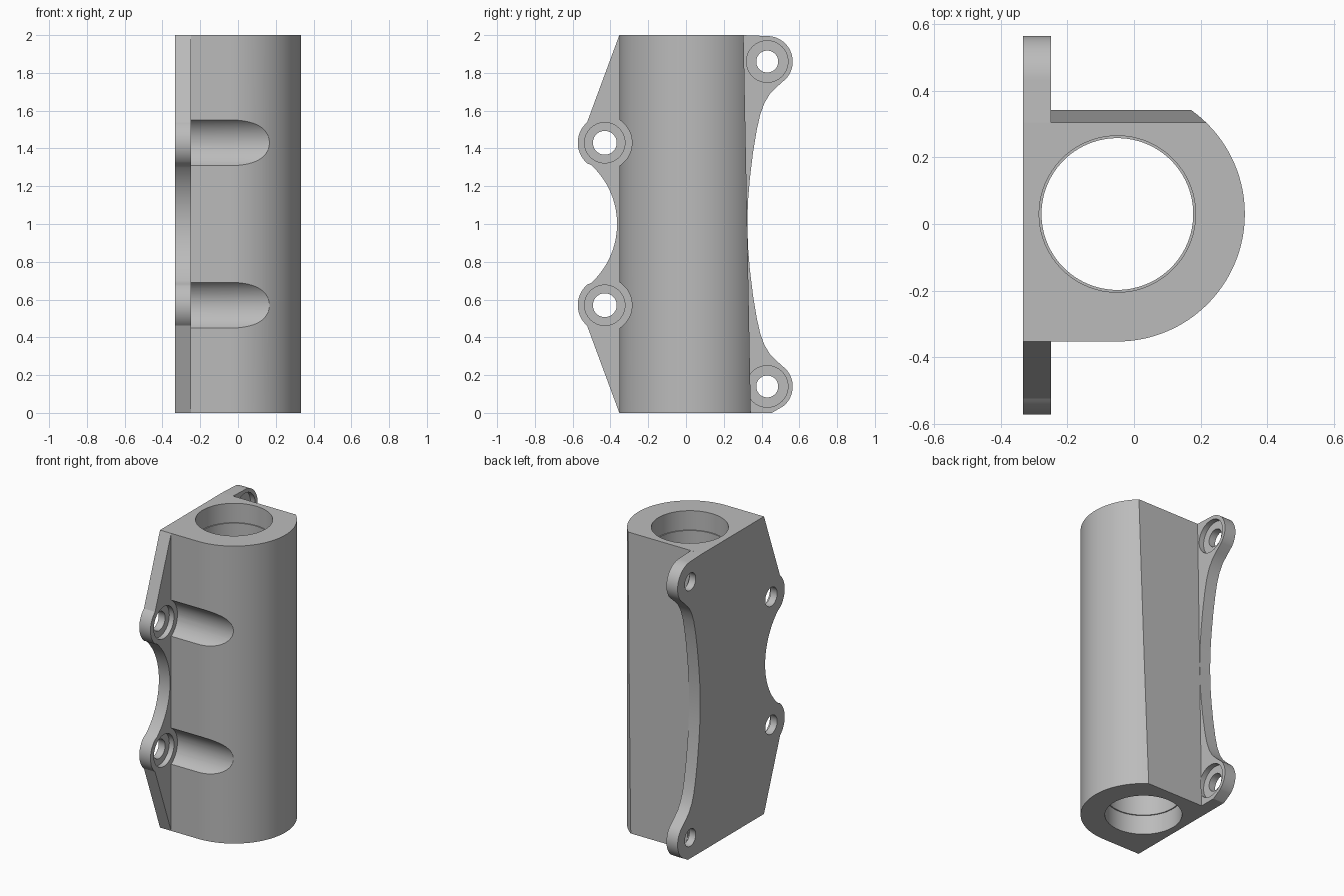
import bpy, bmesh
from math import radians, cos, sin, pi
from mathutils import Matrix, Vector

if "Cube" in bpy.data.objects:
    bpy.data.objects.remove(bpy.data.objects["Cube"])

BORE = (-0.05, 0.03)
LEFT, INNER = -0.333, -0.25
FRONT_EARS = [(-0.43, 1.43), (-0.43, 0.57)]
BACK_EARS = [(0.43, 1.86), (0.43, 0.14)]

metal = bpy.data.materials.new("plain_grey")
metal.use_nodes = True
GREY = (0.5, 0.5, 0.5, 1)
metal.diffuse_color = GREY
metal.node_tree.nodes["Principled BSDF"].inputs["Base Color"].default_value = GREY


def arc(c, r, a0, a1, n):
    angles = [radians(a0 + (a1 - a0) * i / n) for i in range(n + 1)]
    return [(c[0] + r * cos(a), c[1] + r * sin(a)) for a in angles]


def flip(points):
    return [(y, 2 - z) for y, z in reversed(points)]


def prism(name, points, offset, cut=None):
    """Extrude a closed outline of 3D points, optionally trimmed by a plane."""
    bm = bmesh.new()
    face = bm.faces.new([bm.verts.new(p) for p in points])
    new = bmesh.ops.extrude_face_region(bm, geom=[face])["geom"]
    moved = [v for v in new if isinstance(v, bmesh.types.BMVert)]
    bmesh.ops.translate(bm, verts=moved, vec=offset)
    if cut:
        bmesh.ops.bisect_plane(bm, geom=bm.verts[:] + bm.edges[:] + bm.faces[:],
                               plane_co=cut[0], plane_no=cut[1], clear_outer=True)
        bmesh.ops.holes_fill(bm, edges=[e for e in bm.edges if e.is_boundary])
    return finish(name, bm)


def finish(name, bm):
    bmesh.ops.recalc_face_normals(bm, faces=bm.faces[:])
    mesh = bpy.data.meshes.new(name)
    bm.to_mesh(mesh)
    bm.free()
    mesh.materials.append(metal)
    obj = bpy.data.objects.new(name, mesh)
    bpy.context.collection.objects.link(obj)
    return obj


def cylinder(name, start, length, radius, along_x=False, sides=64):
    bm = bmesh.new()
    turn = Matrix.Rotation(pi / 2, 4, 'Y') if along_x else Matrix.Identity(4)
    axis = Vector((1, 0, 0)) if along_x else Vector((0, 0, 1))
    middle = Vector(start) + axis * length / 2
    bmesh.ops.create_cone(bm, cap_ends=True, segments=sides, radius1=radius, radius2=radius,
                          depth=length, matrix=Matrix.Translation(middle) @ turn)
    return finish(name, bm)


def combine(target, tool, operation):
    mod = target.modifiers.new(operation.lower(), 'BOOLEAN')
    mod.operation, mod.solver, mod.object = operation, 'EXACT', tool
    bpy.context.view_layer.objects.active = target
    bpy.ops.object.modifier_apply(modifier=mod.name)
    bpy.data.objects.remove(tool)


# D-shaped housing with a sloping back
outline = [(LEFT, -0.353)] + arc(BORE, 0.383, -90, 90, 64) + [(LEFT, 0.413)]
housing = prism("bearing_housing", [(x, y, 0) for x, y in outline], (0, 0, 2),
                ((0, 0.343, 0), (0, 1, 0.019)))

# Mounting plate: ears joined by concave edges
front_ear = arc(FRONT_EARS[0], 0.143, 131, 230, 20)
scoop = arc((-0.789, 1), 0.424, 50, -50, 40)[1:-1]
back_ear = arc(BACK_EARS[0], 0.135, 90, -42, 24)
waist = [(0.48, 1.725), (0.445, 1.69), (0.415, 1.64), (0.393, 1.58), (0.375, 1.5),
         (0.355, 1.38), (0.338, 1.24), (0.328, 1.12)]
low_ear = arc(BACK_EARS[1], 0.135, 42, -50, 18)
side = ([(-0.353, 2)] + front_ear + scoop + flip(front_ear) + [(-0.353, 0), (0.455, 0)]
        + low_ear[::-1] + [(y, 2 - z) for y, z in waist] + [(0.325, 1)]
        + waist[::-1] + back_ear[::-1] + [(0.3, 2)])
plate = prism("mounting_plate", [(LEFT, y, z) for y, z in side], (INNER - LEFT, 0, 0))

# Tool clearance grooves across the housing front
for y, z in FRONT_EARS:
    combine(housing, cylinder("groove_cutter", (INNER, y, z), 0.8, 0.144, True), 'DIFFERENCE')
combine(housing, plate, 'UNION')

# Bolt holes with counterbores
for ears, hole, recess in ((FRONT_EARS, 0.063, 0.107), (BACK_EARS, 0.058, 0.11)):
    for y, z in ears:
        combine(housing, cylinder("bolt_cutter", (-0.5, y, z), 0.24, hole, True), 'DIFFERENCE')
        combine(housing, cylinder("recess_cutter", (-0.285, y, z), 0.036, recess, True), 'DIFFERENCE')

# Through bore with wider seats at both ends
combine(housing, cylinder("bore_cutter", (*BORE, -0.1), 2.2, 0.228, sides=96), 'DIFFERENCE')
for start in (-0.1, 1.87):
    combine(housing, cylinder("seat_cutter", (*BORE, start), 0.23, 0.235, sides=96), 'DIFFERENCE')

bpy.ops.object.select_all(action='DESELECT')
housing.select_set(True)
bpy.context.view_layer.objects.active = housing
bpy.ops.object.shade_smooth_by_angle(angle=radians(25))
